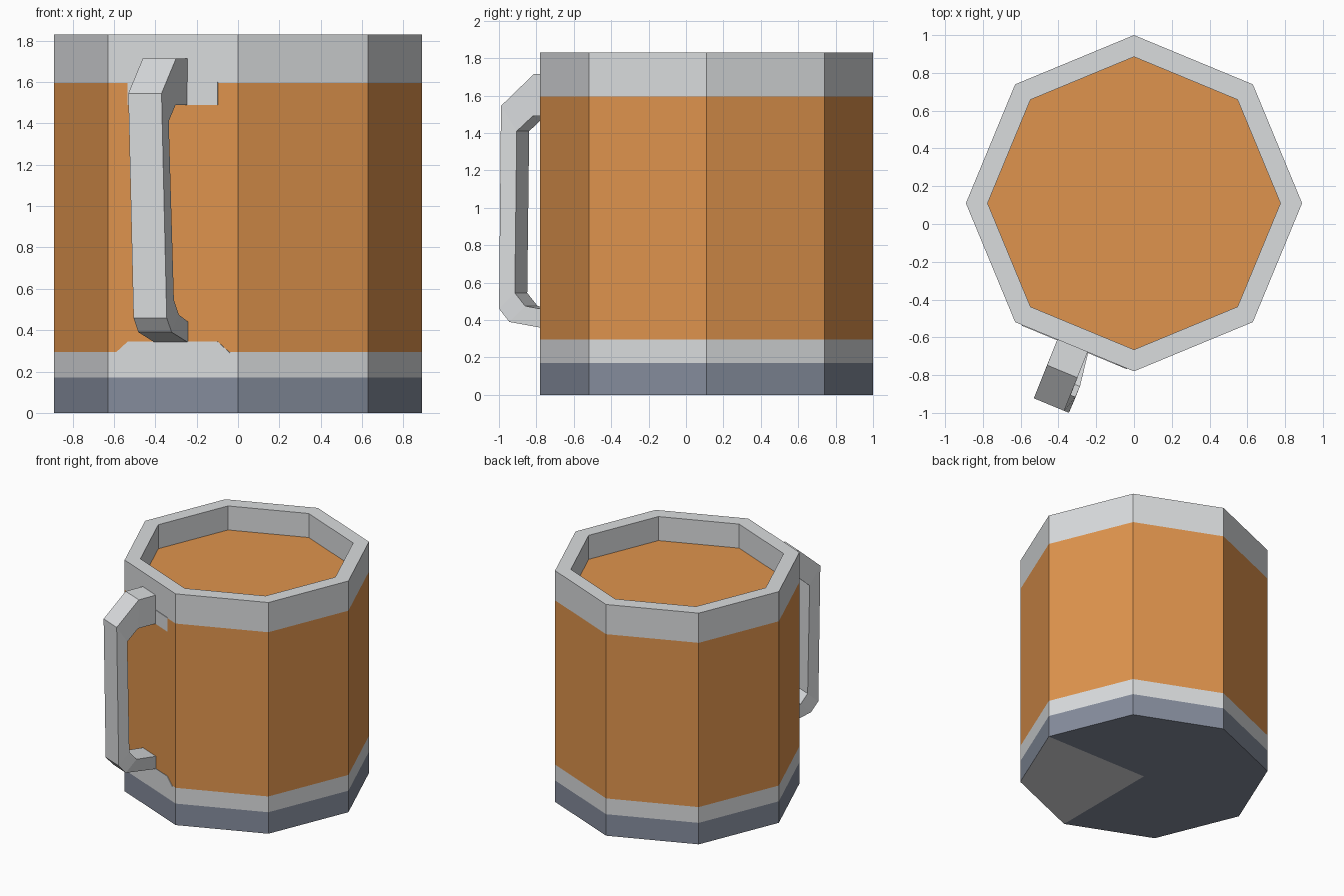
import bpy, bmesh, math
from mathutils import Vector

if "Cube" in bpy.data.objects:
    bpy.data.objects.remove(bpy.data.objects["Cube"])


def material(name, rgb):
    m = bpy.data.materials.new(name)
    m.diffuse_color = (*rgb, 1)
    m.use_nodes = True
    m.node_tree.nodes["Principled BSDF"].inputs["Base Color"].default_value = m.diffuse_color
    return m


GREY = material("light grey", (0.70, 0.715, 0.73))
AMBER = material("amber", (0.74, 0.296, 0.074))
SLATE = material("slate grey", (0.235, 0.265, 0.335))

CENTRE = Vector((0, 0.11, 0))
RADIUS, INNER, TOP, LIQUID = 0.89, 0.775, 1.83, 1.64
ANGLE = math.radians(-112.5)                      # facet that carries the handle
OUT = Vector((math.cos(ANGLE), math.sin(ANGLE), 0))
SIDE = Vector((-OUT.y, OUT.x, 0))
APOTHEM = RADIUS * math.cos(math.pi / 8)


def finish(bm, name, *mats):
    me = bpy.data.meshes.new(name)
    bm.to_mesh(me)
    bm.free()
    for m in mats:
        me.materials.append(m)
    ob = bpy.data.objects.new(name, me)
    bpy.context.collection.objects.link(ob)
    return ob


def ring(bm, r, z):
    return [bm.verts.new(CENTRE + Vector((r * math.cos(i * math.pi / 4),
                                          r * math.sin(i * math.pi / 4), z)))
            for i in range(8)]


def local(out, side, z):
    return CENTRE + OUT * out + SIDE * side + Vector((0, 0, z))


# Mug body: stacked octagon rings, one colour per band
bm = bmesh.new()
bands = [(RADIUS, 0, 2), (RADIUS, 0.17, 0), (RADIUS, 0.295, 1),
         (RADIUS, 1.595, 0), (RADIUS, TOP, 0), (INNER, TOP, 0), (INNER, LIQUID, 0)]
rings = [ring(bm, r, z) for r, z, _ in bands]
for lower, upper, (_, _, mat) in zip(rings, rings[1:], bands):
    for i in range(8):
        j = (i + 1) % 8
        bm.faces.new((lower[i], lower[j], upper[j], upper[i])).material_index = mat
# Base: fan with a lighter wedge over two segments
hub = bm.verts.new(CENTRE)
for i in range(8):
    f = bm.faces.new((hub, rings[0][(i + 1) % 8], rings[0][i]))
    f.material_index = 0 if i in (6, 7) else 2
finish(bm, "mug_body", GREY, AMBER, SLATE)

# Drink surface
bm = bmesh.new()
bm.faces.new(ring(bm, INNER, LIQUID))
finish(bm, "drink", AMBER)

# Handle: outer (out, z), inner (out, z), sideways shift at each station
stations = [((0.815, 1.715), (0.815, 1.49), -0.012),
            ((0.968, 1.715), (0.975, 1.49), -0.010),
            ((1.157, 1.545), (1.066, 1.41), -0.008),
            ((1.157, 0.46), (1.066, 0.545), 0.019),
            ((1.097, 0.39), (1.006, 0.475), 0.020),
            ((0.815, 0.34), (0.815, 0.44), -0.010)]
HALF = 0.087
bm = bmesh.new()
sections = [[bm.verts.new(local(o, s + d, z))
             for (o, z), d in ((outer, -HALF), (outer, HALF), (inner, HALF), (inner, -HALF))]
            for outer, inner, s in stations]
for a, b in zip(sections, sections[1:]):
    for i in range(4):
        j = (i + 1) % 4
        bm.faces.new((a[i], a[j], b[j], b[i]))
bm.faces.new(sections[0])
bm.faces.new(sections[-1])
bmesh.ops.recalc_face_normals(bm, faces=bm.faces)
finish(bm, "handle", GREY)


# Handle mounts: thin plates on the facet, joining the grey bands
def plate(name, outline):
    bm = bmesh.new()
    face = bm.faces.new([bm.verts.new(local(APOTHEM, s, z)) for s, z in outline])
    ext = bmesh.ops.extrude_face_region(bm, geom=[face])["geom"]
    bmesh.ops.translate(bm, vec=OUT * 0.004,
                        verts=[v for v in ext if isinstance(v, bmesh.types.BMVert)])
    bmesh.ops.recalc_face_normals(bm, faces=bm.faces)
    finish(bm, name, GREY)


plate("upper_mount", [(-0.235, 1.49), (0.235, 1.49), (0.235, 1.60), (-0.235, 1.60)])
plate("lower_mount", [(-0.30, 0.29), (0.30, 0.29), (0.235, 0.345), (-0.235, 0.345)])
